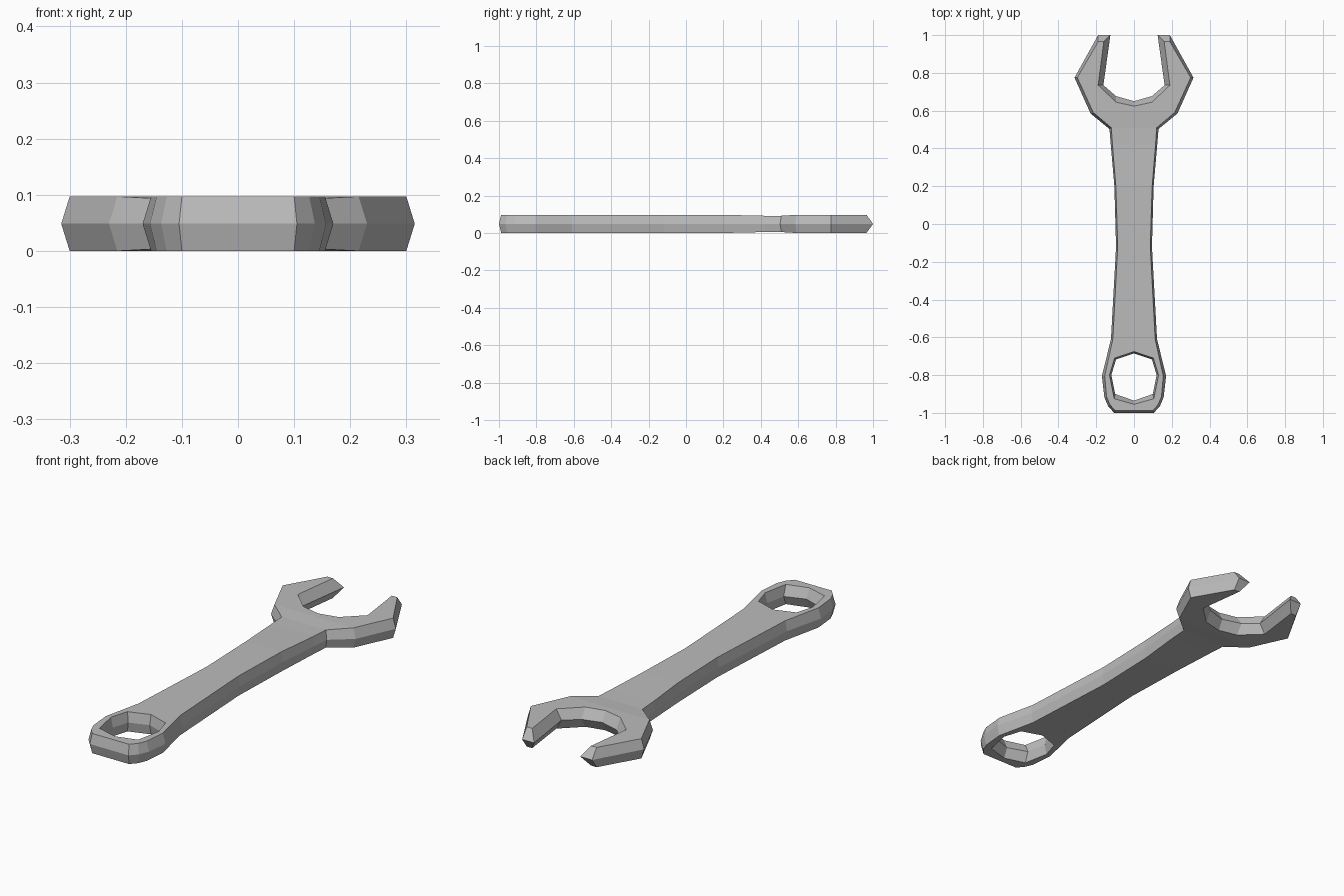
import bpy
import bmesh

cube = bpy.data.objects.get("Cube")
if cube:
    bpy.data.objects.remove(cube)

HEIGHT = 0.097
DIP = 0.005

# Half outline: middle x, middle y, cap x, cap y
HALF = [
    (0, 0.65, 0, 0.624),            # 0 jaw throat
    (0.095, 0.677, 0.095, 0.645),
    (0.162, 0.735, 0.19, 0.735),
    (0.125, 1.0, 0.16, 0.965),      # 3 jaw tip
    (0.19, 1.0, 0.19, 0.965),
    (0.315, 0.775, 0.30, 0.775),    # 5 jaw shoulder
    (0.23, 0.585, 0.215, 0.59),
    (0.13, 0.503, 0.12, 0.51),      # 7 neck
    (0.123, 0.42, 0.114, 0.42),
    (0.104, 0.2, 0.096, 0.2),
    (0.095, -0.12, 0.086, -0.12),
    (0.122, -0.61, 0.112, -0.61),   # 11 ring neck
    (0.17, -0.805, 0.155, -0.805),
    (0.157, -0.917, 0.145, -0.915),
    (0.137, -0.965, 0.127, -0.957),
    (0.105, -1.0, 0.10, -0.988),    # 15 ring end
]
HOLE = [
    (0, -0.685, 0, -0.675),
    (0.095, -0.717, 0.103, -0.71),
    (0.12, -0.80, 0.13, -0.80),
    (0.10, -0.90, 0.105, -0.925),
    (0, -0.935, 0, -0.955),
]
NECK = (7, 8)

bm = bmesh.new()


def make_points(points, sunk=()):
    """Return vertices keyed by (index, side, level), sharing those on the centre line."""
    verts = {}
    for i, (mx, my, cx, cy) in enumerate(points):
        d = DIP if i in sunk else 0
        for level, (x, y, z) in enumerate(
                [(cx, cy, d), (mx, my, HEIGHT / 2), (cx, cy, HEIGHT - d)]):
            verts[i, 1, level] = bm.verts.new((x, y, z))
            verts[i, -1, level] = bm.verts.new((-x, y, z)) if x else verts[i, 1, level]
    return verts


def make_walls(verts, path):
    """Two bands of bevelled wall around a closed path."""
    for a, b in zip(path, path[1:] + path[:1]):
        for low in (0, 1):
            bm.faces.new([verts[(*a, low)], verts[(*b, low)],
                          verts[(*b, low + 1)], verts[(*a, low + 1)]])


body = make_points(HALF, NECK)
hole = make_points(HOLE)
n, h = len(HALF), len(HOLE)
make_walls(body, [(i, 1) for i in range(n)] + [(i, -1) for i in range(n - 1, 0, -1)])
make_walls(hole, [(i, 1) for i in range(h)] + [(i, -1) for i in range(h - 2, 0, -1)])

for level in (0, 2):
    def B(i, s):
        return body[i, s, level]

    def H(i, s):
        return hole[i, s, level]

    # Jaws and ring sides
    for s in (1, -1):
        bm.faces.new([B(2, s), B(3, s), B(4, s), B(5, s)])
        bm.faces.new([B(1, s), B(2, s), B(5, s), B(6, s)])
        bm.faces.new([B(11, s), B(12, s), H(2, s), H(1, s)])
        bm.faces.new([B(12, s), B(13, s), H(3, s), H(2, s)])
        bm.faces.new([B(13, s), B(14, s), H(3, s)])
        bm.faces.new([B(14, s), B(15, s), H(3, s)])
    # Throat, handle and ring ends
    bm.faces.new([B(6, 1), B(1, 1), B(0, 1), B(1, -1), B(6, -1)])
    for i in range(6, 11):
        bm.faces.new([B(i, 1), B(i, -1), B(i + 1, -1), B(i + 1, 1)])
    bm.faces.new([B(11, 1), B(11, -1), H(1, -1), H(0, 1), H(1, 1)])
    bm.faces.new([B(15, 1), H(3, 1), H(4, 1), H(3, -1), B(15, -1)])

bmesh.ops.recalc_face_normals(bm, faces=bm.faces[:])
mesh = bpy.data.meshes.new("wrench")
bm.to_mesh(mesh)
bm.free()

steel = bpy.data.materials.new("grey steel")
steel.use_nodes = True
colour = (0.5, 0.5, 0.5, 1)
steel.diffuse_color = colour
steel.node_tree.nodes["Principled BSDF"].inputs["Base Color"].default_value = colour
mesh.materials.append(steel)

wrench = bpy.data.objects.new("wrench", mesh)
bpy.context.scene.collection.objects.link(wrench)
